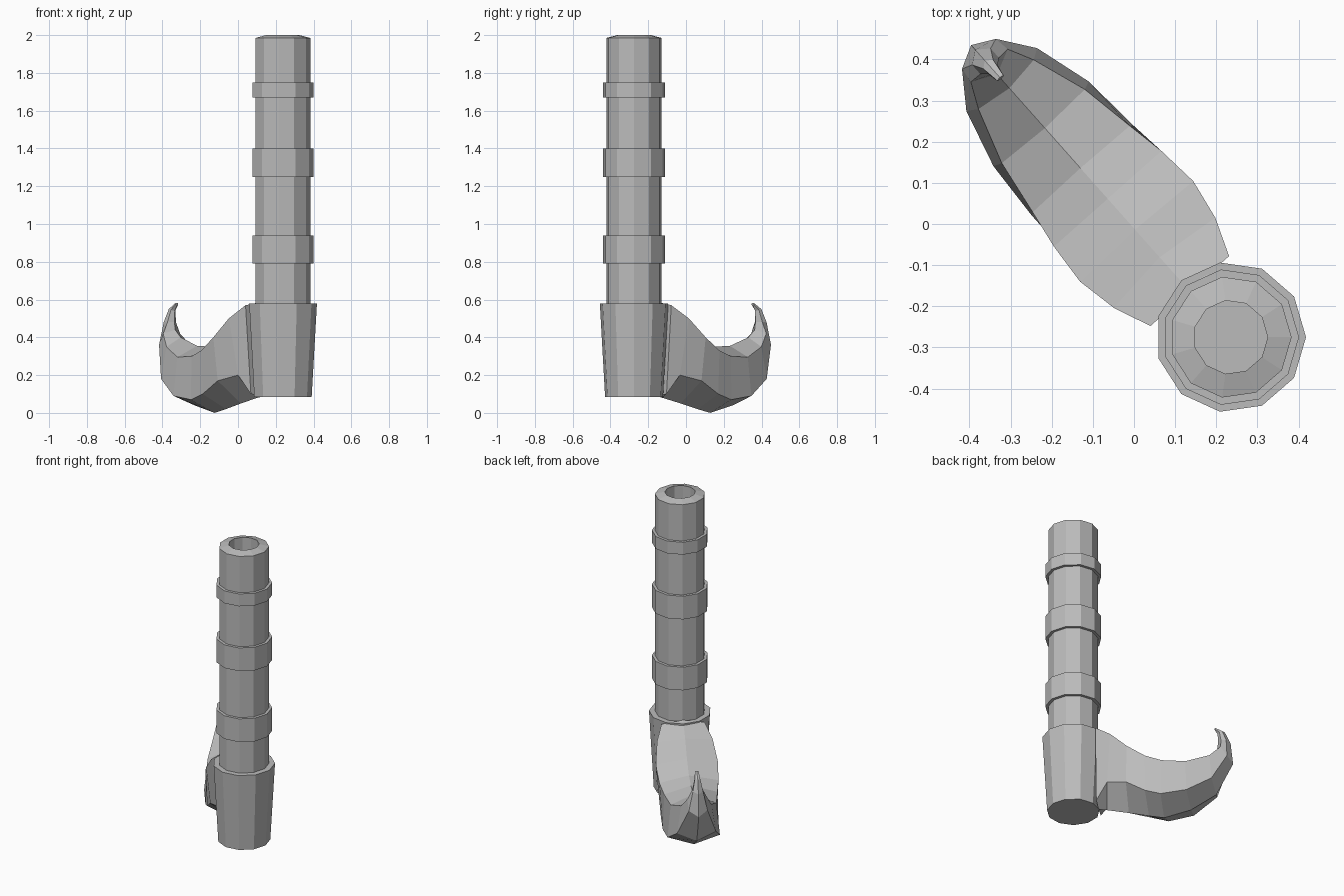
import bpy, bmesh, math
from mathutils import Vector

cube = bpy.data.objects.get("Cube")
if cube:
    bpy.data.objects.remove(cube, do_unlink=True)

SIDES = 11
CENTRE = Vector((0.235, -0.275, 0))
ALONG = Vector((-0.664, 0.747, 0))    # direction the hook points
ACROSS = Vector((0.747, 0.664, 0))

grey = bpy.data.materials.new("stone grey")
grey.use_nodes = True
grey.diffuse_color = (0.5, 0.5, 0.5, 1)
grey.node_tree.nodes["Principled BSDF"].inputs["Base Color"].default_value = grey.diffuse_color


def finish(name, bm):
    bmesh.ops.recalc_face_normals(bm, faces=bm.faces)
    mesh = bpy.data.meshes.new(name)
    bm.to_mesh(mesh)
    bm.free()
    mesh.materials.append(grey)
    obj = bpy.data.objects.new(name, mesh)
    bpy.context.collection.objects.link(obj)
    return obj


def skin(name, rings, closed=False):
    """Bridge equal rings of points; cap the ends or join them in a loop."""
    bm = bmesh.new()
    loops = [[bm.verts.new(p) for p in ring] for ring in rings]
    pairs = list(zip(loops, loops[1:]))
    if closed:
        pairs.append((loops[-1], loops[0]))
    else:
        bm.faces.new(loops[0])
        bm.faces.new(loops[-1])
    for a, b in pairs:
        for i in range(len(a)):
            j = (i + 1) % len(a)
            bm.faces.new((a[i], a[j], b[j], b[i]))
    return finish(name, bm)


def circle(radius, z):
    steps = [math.tau * i / SIDES for i in range(SIDES)]
    return [CENTRE + Vector((radius * math.cos(a), radius * math.sin(a), z)) for a in steps]


def lathe(name, profile, closed=False):
    return skin(name, [circle(r, z) for r, z in profile], closed)


# Tube with a chamfered mouth and a blind bore
lathe("tube", [(0.148, 0.5), (0.148, 1.985), (0.09, 2.0), (0.09, 1.6)])

# Tapered socket at the foot of the tube
lathe("socket", [(0.155, 0.085), (0.183, 0.58)])

# Raised bands
for name, low, high in (("lower_band", 0.79, 0.94),
                        ("middle_band", 1.25, 1.40),
                        ("upper_band", 1.67, 1.75)):
    lathe(name, [(0.14, low), (0.166, low), (0.166, high), (0.14, high)], closed=True)


def hook_section(s_top, z_top, z_rim, w_rim, z_low, w_low, s_keel, z_keel):
    """Six-sided section: ridge, rim and lower edge on each side, keel."""
    def place(t, w, z):
        s = s_top + (s_keel - s_top) * t
        return CENTRE + ALONG * s + ACROSS * w + Vector((0, 0, z))
    return [place(0, 0, z_top), place(0.3, w_rim, z_rim), place(0.7, w_low, z_low),
            place(1, 0, z_keel), place(0.7, -w_low, z_low), place(0.3, -w_rim, z_rim)]


# Curved hook sweeping out from the socket and curling up to a small spike
hook = [
    (0.15, 0.59, 0.57, 0.128, 0.1, 0.09, 0.15, 0.09),
    (0.26, 0.52, 0.5, 0.165, 0.2, 0.12, 0.2, 0.08),
    (0.35, 0.43, 0.4, 0.184, 0.17, 0.16, 0.33, 0.05),
    (0.45, 0.37, 0.33, 0.175, 0.1, 0.165, 0.45, 0.02),
    (0.55, 0.35, 0.3, 0.158, 0.07, 0.165, 0.54, 0),
    (0.68, 0.355, 0.295, 0.135, 0.09, 0.155, 0.7, 0.04),
    (0.81, 0.4, 0.35, 0.09, 0.18, 0.115, 0.85, 0.13),
    (0.855, 0.44, 0.42, 0.06, 0.36, 0.055, 0.95, 0.33),
    (0.86, 0.48, 0.48, 0.03, 0.48, 0.03, 0.935, 0.47),
    (0.858, 0.54, 0.545, 0.016, 0.55, 0.016, 0.9, 0.55),
    (0.84, 0.57, 0.574, 0.01, 0.58, 0.01, 0.845, 0.583),
]
skin("hook", [hook_section(*row) for row in hook])
